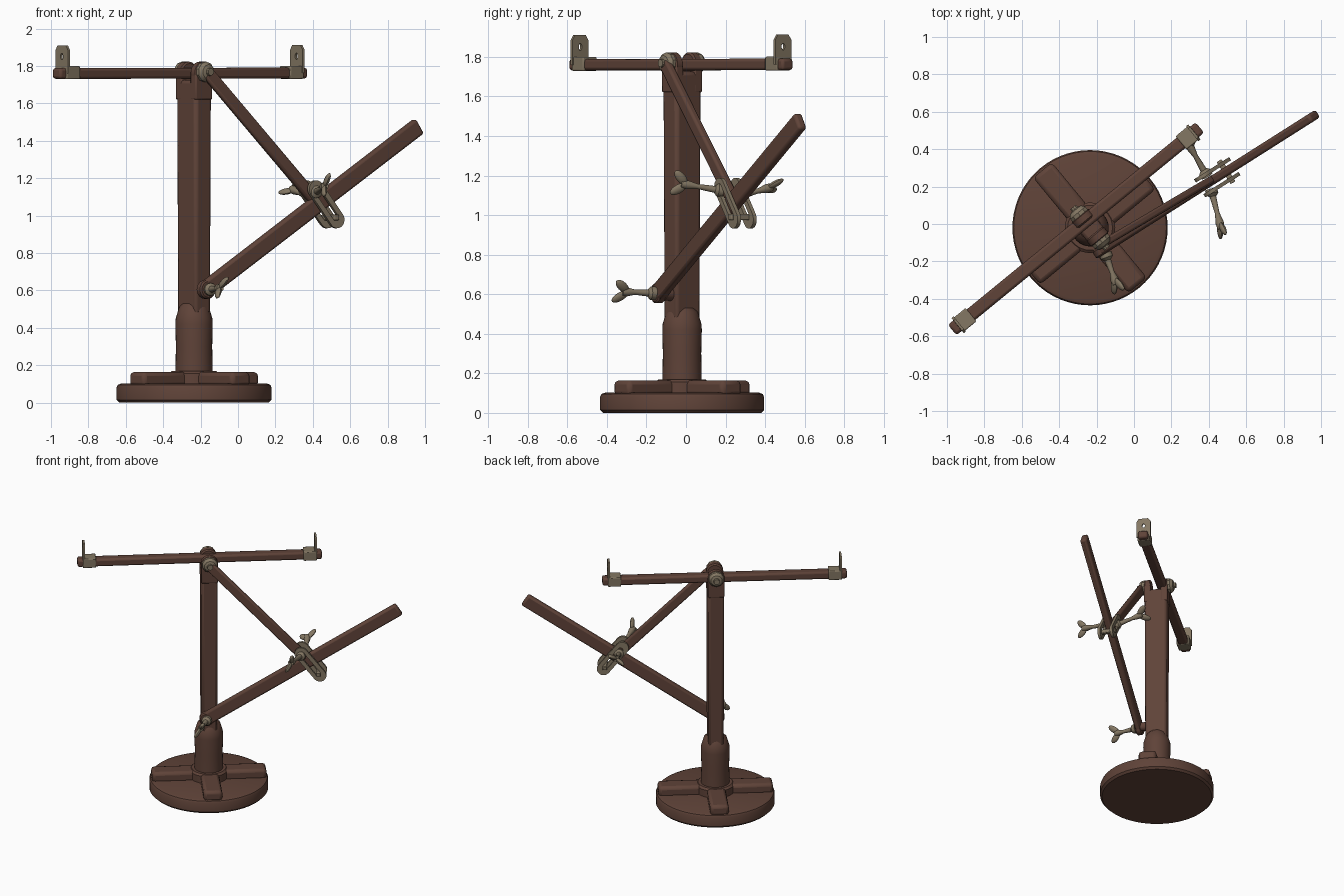
import bpy, bmesh, math
from mathutils import Matrix, Vector

if "Cube" in bpy.data.objects:
    bpy.data.objects.remove(bpy.data.objects["Cube"], do_unlink=True)


def material(name, rgb):
    m = bpy.data.materials.new(name)
    m.use_nodes = True
    m.diffuse_color = (*rgb, 1)
    m.node_tree.nodes["Principled BSDF"].inputs["Base Color"].default_value = (*rgb, 1)
    return m


WOOD = material("dark_wood", (0.115, 0.056, 0.04))
METAL = material("dull_brass", (0.23, 0.185, 0.125))

UP = Vector((0, 0, 1))
C = Vector((-0.235, -0.02, 0))                # centre of base and post
ANG = math.radians(39.5)
U = Vector((math.cos(ANG), math.sin(ANG), 0))   # along the sighting beam
N = Vector((-U.y, U.x, 0))                      # across it, toward the back


def frame(origin, x, z):
    x = x.normalized()
    z = (z - x * z.dot(x)).normalized()
    y = z.cross(x)
    return Matrix.Translation(origin) @ Matrix((x, y, z)).transposed().to_4x4()


def finish(name, bm, mat, matrix=Matrix(), bevel=0, segments=2):
    bmesh.ops.recalc_face_normals(bm, faces=bm.faces)
    mesh = bpy.data.meshes.new(name)
    bm.to_mesh(mesh)
    bm.free()
    mesh.transform(matrix)
    mesh.materials.append(mat)
    ob = bpy.data.objects.new(name, mesh)
    bpy.context.collection.objects.link(ob)
    if bevel:
        mod = ob.modifiers.new("Bevel", "BEVEL")
        mod.width, mod.segments, mod.limit_method = bevel, segments, "ANGLE"
    bpy.ops.object.select_all(action="DESELECT")
    ob.select_set(True)
    bpy.context.view_layer.objects.active = ob
    bpy.ops.object.shade_smooth_by_angle(angle=math.radians(35))
    return ob


def bar(name, a, b, normal, width, thick, mat=WOOD, bevel=0.012, taper=1.0):
    """Box from a to b; thick is measured along normal, taper scales end b."""
    a, b = Vector(a), Vector(b)
    bm = bmesh.new()
    bmesh.ops.create_cube(bm, size=1)
    for v in bm.verts:
        s = taper if v.co.x > 0 else 1
        v.co = (v.co.x * (b - a).length, v.co.y * width * s, v.co.z * thick * s)
    return finish(name, bm, mat, frame((a + b) / 2, b - a, normal), bevel)


def lathe(bm, profile, sides=24):
    """Solid of revolution about local z from (radius, height) pairs."""
    rings = []
    for r, z in profile:
        rings.append([bm.verts.new((r * math.cos(t), r * math.sin(t), z))
                      for t in (math.tau * i / sides for i in range(sides))])
    for p, q in zip(rings, rings[1:]):
        for i in range(sides):
            j = (i + 1) % sides
            bm.faces.new((p[i], p[j], q[j], q[i]))
    bm.faces.new(rings[0])
    bm.faces.new(rings[-1])


def turned(name, origin, axis, profile, mat, sides=24):
    bm = bmesh.new()
    lathe(bm, profile, sides)
    side = Vector((1, 0, 0)) if abs(axis.z) > 0.9 else UP
    z = axis.normalized()
    x = (side - z * side.dot(z)).normalized()
    return finish(name, bm, mat, frame(Vector(origin), x, z))


def wing_screw(name, a, b, lobes):
    """Threaded stem from a to b ending in two splayed thumb lobes."""
    a, b, lobes = Vector(a), Vector(b), Vector(lobes)
    length = (b - a).length
    bm = bmesh.new()
    lathe(bm, [(0.034, -0.01), (0.034, 0.015), (0.018, 0.03), (0.013, length * 0.5),
               (0.023, length * 0.72), (0.02, length * 0.85)], 12)
    for s in (-1, 1):
        m = (Matrix.Translation((s * 0.03, 0, length * 0.88))
             @ Matrix.Rotation(s * 0.7, 4, "Y") @ Matrix.Diagonal((0.024, 0.015, 0.048, 1)))
        bmesh.ops.create_uvsphere(bm, u_segments=12, v_segments=8, radius=1, matrix=m)
    z = (b - a).normalized()
    x = (lobes - z * lobes.dot(z)).normalized()
    finish(name, bm, METAL, frame(a, x, z))


def holed_plate(name, outer, inner, thick, matrix):
    """Plate with one hole; both loops have the same number of points."""
    bm = bmesh.new()
    n = len(outer)
    rows = [[bm.verts.new((x, y, z)) for x, y in loop]
            for loop, z in ((outer, thick / 2), (inner, thick / 2),
                            (inner, -thick / 2), (outer, -thick / 2))]
    for k in range(4):
        p, q = rows[k], rows[(k + 1) % 4]
        for i in range(n):
            j = (i + 1) % n
            bm.faces.new((p[i], p[j], q[j], q[i]))
    return finish(name, bm, METAL, matrix)


def stadium(half, r, steps=8):
    pts = []
    for s in (1, -1):
        for i in range(steps + 1):
            t = -math.pi / 2 + math.pi * i / steps
            pts.append((s * (half + r * math.cos(t)), s * r * math.sin(t)))
    return pts


# Round base with four low radial feet
turned("base_disc", C, UP, [(0.4, 0), (0.415, 0.015), (0.415, 0.08), (0.408, 0.095),
                            (0.39, 0.102)], WOOD, 64)
for i, d in enumerate((U, N, -U, -N)):
    foot = bar(f"base_foot_{i + 1}", C + d * 0.05 + UP * 0.125, C + d * 0.4 + UP * 0.125,
               UP, 0.13, 0.08, bevel=0.022)
turned("base_hub", C, UP, [(0.135, 0.1), (0.135, 0.155), (0.12, 0.168)], WOOD, 32)
turned("post_socket", C, UP, [(0.1, 0.15), (0.097, 0.3), (0.1, 0.42), (0.098, 0.45),
                              (0.08, 0.51), (0.06, 0.53)], WOOD, 32)

# Rectangular post with forked head
bar("post", C + UP * 0.45, C + UP * 1.725, N, 0.108, 0.158, bevel=0.018, taper=1.06)
for side, s in (("front", -1), ("back", 1)):
    cheek = C + N * s * 0.062
    bar(f"{side}_fork_cheek", cheek + UP * 1.62, cheek + UP * 1.775, N, 0.116, 0.05, bevel=0.008)
    turned(f"{side}_fork_top", cheek + UP * 1.763 - N * 0.025, N,
           [(0.05, 0), (0.06, 0.008), (0.06, 0.042), (0.05, 0.05)], WOOD)
    turned(f"{side}_pivot_knob", C + N * s * 0.083 + UP * 1.768, N * s,
           [(0.055, 0), (0.055, 0.02), (0.04, 0.04), (0.022, 0.045), (0.02, 0.06)], METAL, 10)

# Sighting beam
LEFT, RIGHT = Vector((-0.972, -0.567, 1.76)), Vector((0.352, 0.516, 1.762))
bar("sighting_beam", LEFT, RIGHT, UP, 0.072, 0.058, bevel=0.014)

# Sight vanes: saddle block and upright peep plate at each end
B = (RIGHT - LEFT).normalized()
ACROSS = UP.cross(B).normalized()
outline = [(0.13, 0.035), (0.105, 0.052), (0, 0.052), (-0.02, 0.052),
           (-0.02, -0.052), (0, -0.052), (0.105, -0.052), (0.13, -0.035)]
hole = [(0.07 + 0.018 * math.cos(t), 0.011 * math.sin(t))
        for t in (math.tau * (i + 0.5) / 8 for i in range(8))]
for side, pos, s in (("right", LEFT + B * 0.045, -1), ("left", RIGHT - B * 0.045, 1)):
    bar(f"{side}_sight_saddle", pos - B * s * 0.085, pos + B * s * 0.008, UP,
        0.092, 0.07, METAL, 0.006).location.z = 0.004
    holed_plate(f"{side}_sight_plate", outline, hole, 0.014,
                frame(pos + UP * 0.02, UP, B))

# Slanted arm and the brace that holds it
FOOT, TIP = Vector((-0.17, -0.14, 0.605)), Vector((0.965, 0.58, 1.478))
H = Vector((TIP.x - FOOT.x, TIP.y - FOOT.y, 0)).normalized()
M = Vector((H.y, -H.x, 0))                      # toward the front
bar("slanted_arm", FOOT, TIP, M, 0.094, 0.048, bevel=0.014)
turned("arm_round_end", FOOT - M * 0.024, M,
       [(0.042, 0), (0.05, 0.008), (0.05, 0.04), (0.042, 0.048)], WOOD)
turned("arm_pivot_boss", C - N * 0.07 + UP * 0.6, -N, [(0.035, 0), (0.03, 0.05)], WOOD)
bar("brace", (-0.165, -0.105, 1.765), (0.425, 0.243, 1.065), M, 0.068, 0.04)

# Clamp: two slotted plates joined through the arm
CLAMP = Vector((0.445, 0.25, 1.06))
SLOPE = H * 0.62 - UP * 0.78
for side, s in (("front", 1), ("back", -1)):
    holed_plate(f"{side}_clamp_plate", stadium(0.105, 0.046), stadium(0.085, 0.018), 0.02,
                frame(CLAMP + M * s * 0.047, SLOPE, M))
bar("clamp_bolt", CLAMP + SLOPE * 0.09 - M * 0.07, CLAMP + SLOPE * 0.09 + M * 0.07,
    UP, 0.03, 0.03, METAL, 0.005)

# Wing screws
wing_screw("arm_wing_screw", (-0.15, -0.165, 0.605), (-0.085, -0.35, 0.615), (0.5, 0, 0.85))
wing_screw("front_clamp_wing_screw", (0.415, 0.175, 1.125), (0.475, -0.06, 1.165), (0.3, 0, 1))
wing_screw("back_clamp_wing_screw", (0.385, 0.265, 1.095), (0.27, 0.465, 1.15), (0.8, 0.4, 0.5))
